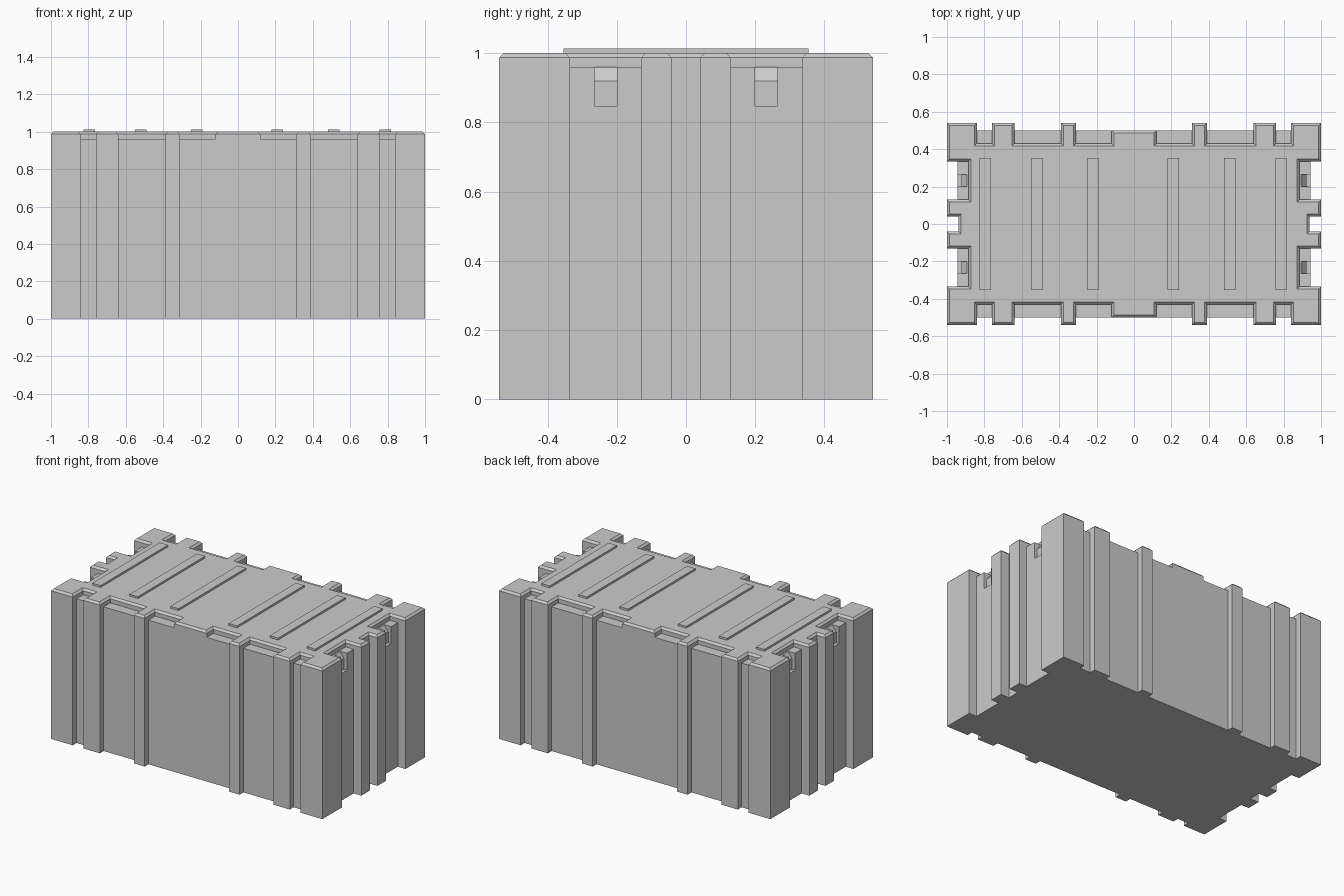
import bpy, bmesh
from mathutils import Vector

if "Cube" in bpy.data.objects:
    bpy.data.objects.remove(bpy.data.objects["Cube"])

# One quarter of the plan outline, counter-clockwise: (lower point, upper point)
def same(*pts):
    return [(p, p) for p in pts]

def gap(x):
    return [((x, 0.5), (x, 0.43))]

quarter = (same((0.937, 0.04), (1, 0.04), (1, 0.13))
           + [((0.943, 0.13), (0.885, 0.13)), ((0.943, 0.335), (0.885, 0.335))]
           + same((1, 0.335), (1, 0.54), (0.84, 0.54)) + gap(0.84) + gap(0.76)
           + same((0.76, 0.54), (0.64, 0.54)) + gap(0.64) + gap(0.39)
           + same((0.39, 0.54), (0.31, 0.54)) + gap(0.31) + gap(0.12)
           + same((0.12, 0.5)))

def flip(q, sx, sy):
    return [tuple((p[0] * sx, p[1] * sy) for p in pair) for pair in q]

outline = (quarter + flip(quarter, -1, 1)[::-1] + flip(quarter, -1, -1)
           + flip(quarter, 1, -1)[::-1])
n = len(outline)
LEDGE, RIM, TOP, INSET = 0.96, 0.987, 1.0, 0.013

def new_object(name, bm):
    bmesh.ops.recalc_face_normals(bm, faces=bm.faces)
    me = bpy.data.meshes.new(name)
    bm.to_mesh(me)
    bm.free()
    ob = bpy.data.objects.new(name, me)
    bpy.context.scene.collection.objects.link(ob)
    return ob

# Crate body: lofted rings with ledges under the lid edge
bm = bmesh.new()
cache = {}

def vert(p, z):
    key = (round(p[0], 4), round(p[1], 4), round(z, 4))
    if key not in cache:
        cache[key] = bm.verts.new(key)
    return cache[key]

def face(vs):
    vs = [v for k, v in enumerate(vs) if v is not vs[k - 1]]
    if len(vs) > 2:
        bm.faces.new(vs)

def area(vs):
    return abs(sum(a.co.x * b.co.y - b.co.x * a.co.y
                   for a, b in zip(vs, vs[1:] + vs[:1]))) / 2

def inset_point(i):
    a, b, c = (Vector(outline[k % n][1]) for k in (i - 1, i, i + 1))
    d1, d2 = (b - a).normalized(), (c - b).normalized()
    return b + INSET * (Vector((-d1.y, d1.x)) + Vector((-d2.y, d2.x)))

low0 = [vert(p[0], 0) for p in outline]
low1 = [vert(p[0], LEDGE) for p in outline]
up0 = [vert(p[1], LEDGE) for p in outline]
up1 = [vert(p[1], RIM) for p in outline]
top = [vert(inset_point(i), TOP) for i in range(n)]
for i in range(n):
    j = (i + 1) % n
    face([low0[i], low0[j], low1[j], low1[i]])
    ledge = [low1[i], low1[j], up0[j], up0[i]]
    base = [up0[i], up0[j]]
    if area(ledge) > 1e-6:
        face(ledge)
    else:
        base = [up0[i], low1[i], low1[j], up0[j]]
    face(base + [up1[j], up1[i]])
    face([up1[i], up1[j], top[j], top[i]])
face(low0[::-1])
face(top)
body = new_object("crate_body", bm)

# Latch slots cut into the end walls
bm = bmesh.new()
profile = [(0.892, 0.96), (0.922, 0.92), (0.922, 0.848), (1.1, 0.848),
           (1.1, 0.975), (0.892, 0.975)]
for sx in (-1, 1):
    for sy in (-1, 1):
        f = bm.faces.new([bm.verts.new((sx * x, sy * 0.2, z)) for x, z in profile])
        ext = bmesh.ops.extrude_face_region(bm, geom=[f], use_keep_orig=True)["geom"]
        bmesh.ops.translate(bm, vec=(0, sy * 0.065, 0),
                            verts=[g for g in ext if isinstance(g, bmesh.types.BMVert)])
cutter = new_object("slot_cutter", bm)
cutter.hide_render = True
cutter.display_type = 'WIRE'
mod = body.modifiers.new("slots", 'BOOLEAN')
mod.operation = 'DIFFERENCE'
mod.solver = 'EXACT'
mod.object = cutter

# Apply the cut and discard the cutter
bpy.context.view_layer.update()
cut = bpy.data.meshes.new_from_object(
    body.evaluated_get(bpy.context.evaluated_depsgraph_get()))
body.modifiers.clear()
body.data = cut
bpy.data.objects.remove(cutter)

# Raised strips across the lid
for k, x in enumerate((-0.795, -0.52, -0.22, 0.21, 0.513, 0.787)):
    bm = bmesh.new()
    bmesh.ops.create_cube(bm, size=1)
    bmesh.ops.scale(bm, vec=(0.061, 0.708, 0.014), verts=bm.verts)
    strip = new_object(f"lid_strip_{k + 1}", bm)
    strip.location = (x, 0, 1.006)
